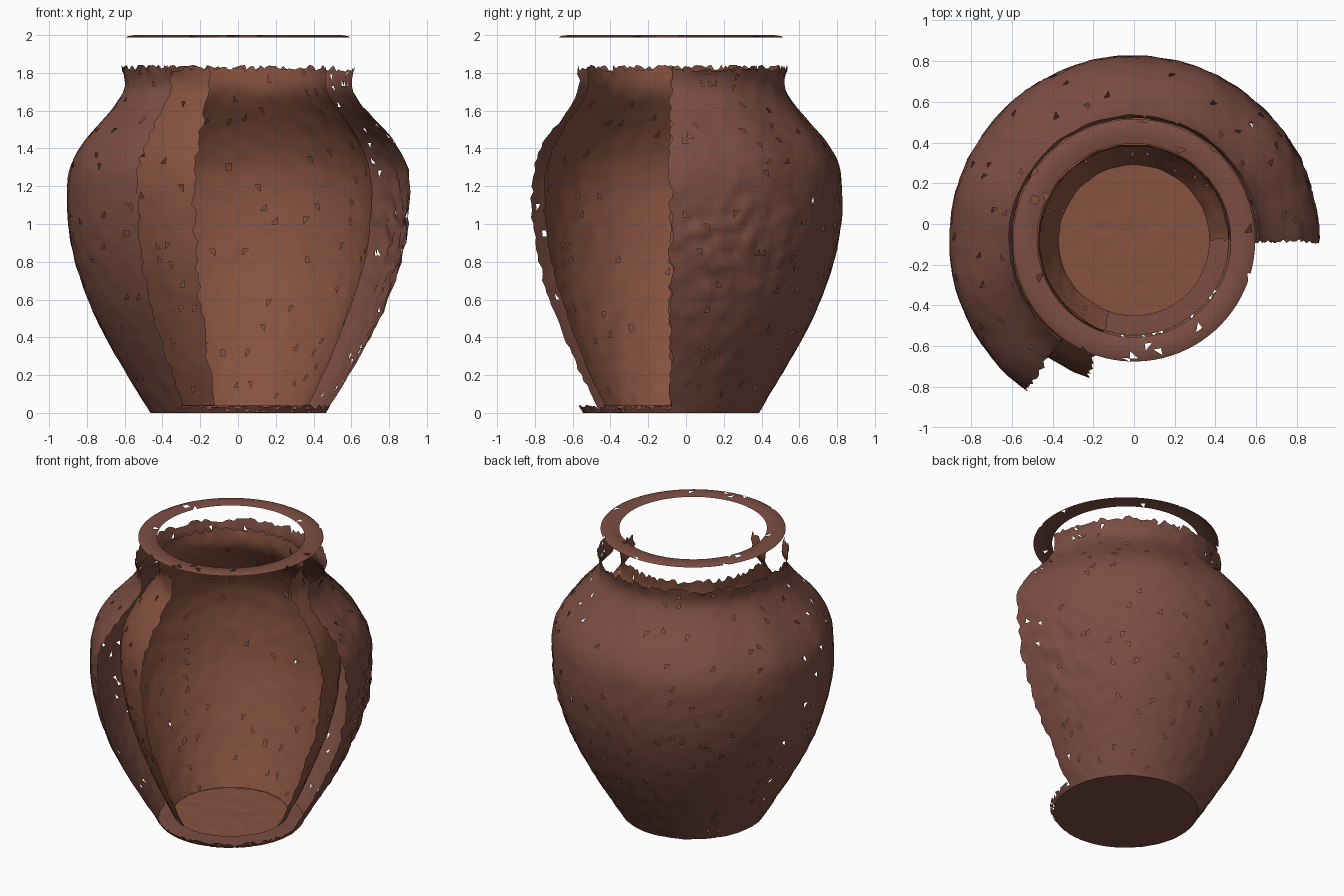
import bpy, bmesh, math, random
from mathutils import Vector, noise

if "Cube" in bpy.data.objects:
    bpy.data.objects.remove(bpy.data.objects["Cube"])

random.seed(7)
CY = -0.08  # pot axis sits slightly towards the front


def material(name, rgb):
    m = bpy.data.materials.new(name)
    m.diffuse_color = (*rgb, 1)
    m.use_nodes = True
    m.node_tree.nodes["Principled BSDF"].inputs["Base Color"].default_value = m.diffuse_color
    return m


clay = material("fired_clay", (0.20, 0.075, 0.055))
inner_clay = material("inner_clay", (0.24, 0.085, 0.05))


def resample(profile, step):
    """Smooth a (radius, z) profile with a Catmull-Rom curve."""
    p = [Vector(q) for q in profile]
    p = [2 * p[0] - p[1]] + p + [2 * p[-1] - p[-2]]
    out = []
    for i in range(1, len(p) - 2):
        a, b, c, d = p[i - 1:i + 3]
        n = max(1, round((c - b).length / step))
        for k in range(n):
            t = k / n
            out.append(0.5 * (2 * b + (c - a) * t + (2 * a - 5 * b + 4 * c - d) * t * t
                              + (3 * b - a - 3 * c + d) * t ** 3))
    return out + [p[-2]]


def lathe(name, profile, a0, a1, cols, mat, bump=None, holes=0.0, ragged=0.0,
          ragged_top=0.0, flip=False):
    """Revolve a profile through an arc, with bumps, chips and ragged edges."""
    full = abs(a1 - a0) >= 360
    bm = bmesh.new()
    n = cols if full else cols + 1
    grid = []
    for j, (r, z) in enumerate(profile):
        row = []
        for i in range(n):
            a = math.radians(a0 + (a1 - a0) * i / cols)
            if not full and i in (0, cols):
                a += random.uniform(-ragged, ragged)
            zz = z + (random.uniform(-ragged_top, ragged_top) if j == len(profile) - 1 else 0)
            dr, dz = bump(r, a, z) if bump else (0, 0)
            row.append(bm.verts.new(((r + dr) * math.cos(a), CY + (r + dr) * math.sin(a), zz + dz)))
        grid.append(row)
    for j in range(len(profile) - 1):
        for i in range(cols):
            k = (i + 1) % n
            q = (grid[j][i], grid[j][k], grid[j + 1][k], grid[j + 1][i])
            tris = ((0, 1, 2), (0, 2, 3)) if random.random() < 0.5 else ((0, 1, 3), (1, 2, 3))
            for t in tris:
                if random.random() >= holes:
                    bm.faces.new([q[s] for s in (reversed(t) if flip else t)])
    bmesh.ops.remove_doubles(bm, verts=bm.verts, dist=1e-4)
    bmesh.ops.delete(bm, geom=[v for v in bm.verts if not v.link_faces], context='VERTS')
    for f in bm.faces:
        f.smooth = True
    me = bpy.data.meshes.new(name)
    bm.to_mesh(me)
    bm.free()
    me.materials.append(mat)
    ob = bpy.data.objects.new(name, me)
    bpy.context.collection.objects.link(ob)
    return ob


def grain(r, a, z, f):
    return noise.noise(Vector((r * math.cos(a) * f, r * math.sin(a) * f, z * f)))


def outer_bump(r, a, z):
    deg = math.degrees(a)
    # rough encrusted patch on the right, finger grooves on the shoulder
    patch = math.exp(-((deg - 20) / 22) ** 2 - ((z - 0.85) / 0.4) ** 2)
    groove = math.exp(-((z - 1.45) / 0.2) ** 2) * 0.008 * math.cos(a * 11)
    return grain(r, a, z, 16) * (0.006 + 0.022 * patch) + groove, 0


def inner_bump(r, a, z):
    return grain(r, a, z, 14) * 0.006, 0


def floor_bump(r, a, z):
    return 0, 0.008 * abs(grain(r, a, z, 11))


# outer wall, broken away at the front
outer = [(0.465, 0.0), (0.585, 0.2), (0.70, 0.4), (0.795, 0.6), (0.862, 0.8), (0.90, 1.0),
         (0.905, 1.2), (0.885, 1.32), (0.825, 1.43), (0.74, 1.53), (0.66, 1.62),
         (0.61, 1.70), (0.60, 1.76), (0.615, 1.825)]
lathe("outer_wall", resample(outer, 0.035), 0, 234, 108, clay, outer_bump,
      holes=0.012, ragged=0.02, ragged_top=0.018)

# inner wall, reaching a little further round on the left
inner = [(0.37, 0.04), (0.45, 0.2), (0.535, 0.4), (0.61, 0.6), (0.67, 0.8), (0.70, 1.0),
         (0.71, 1.17), (0.69, 1.32), (0.63, 1.46), (0.55, 1.58), (0.48, 1.68),
         (0.462, 1.75), (0.47, 1.825)]
lathe("inner_wall", resample(inner, 0.035), 0, 251, 100, inner_clay, inner_bump,
      holes=0.01, ragged=0.025, ragged_top=0.018, flip=True)

# detached rim ring
rim = [(0.595, 1.988), (0.58, 1.995), (0.545, 2.0), (0.51, 1.998), (0.475, 1.99)]
lathe("rim_ring", rim, 0, 360, 90, clay, holes=0.03)

# base underside with its low broken edge, and the inside floor
radii = [i * 0.465 / 13 for i in range(14)]
lathe("base_underside", [(r, 0.0) for r in radii], 0, 360, 72, clay, floor_bump, flip=True)
lathe("base_edge", [(0.465, 0.0), (0.478, 0.02), (0.488, 0.035)], 234, 360, 40, clay,
      holes=0.15, ragged_top=0.01)
lathe("inside_floor", [(r * 0.8, 0.035) for r in reversed(radii)], 0, 360, 72,
      inner_clay, floor_bump)
